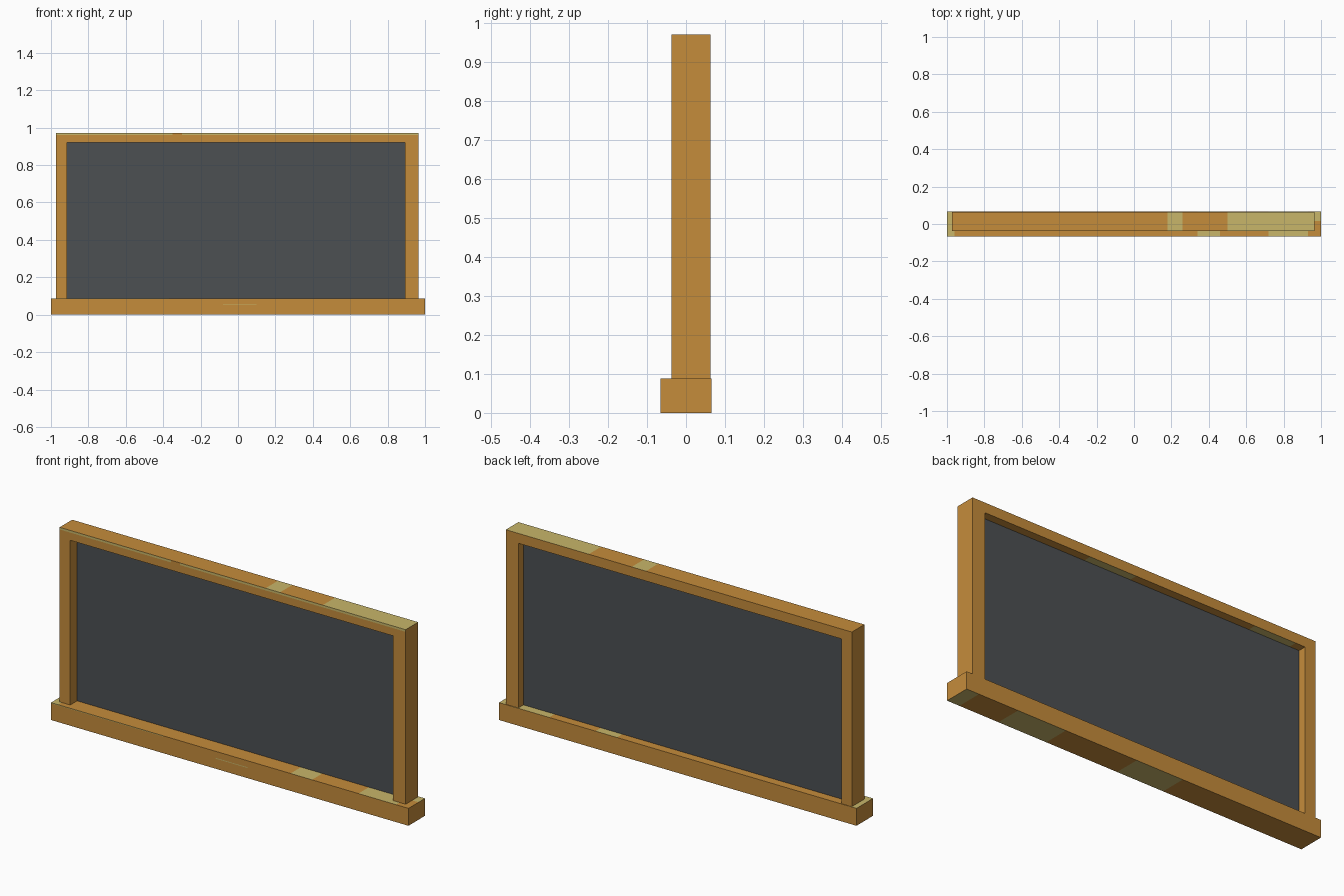
import bpy, bmesh
from mathutils import Vector

if "Cube" in bpy.data.objects:
    bpy.data.objects.remove(bpy.data.objects["Cube"])


def material(name, rgb):
    m = bpy.data.materials.new(name)
    m.diffuse_color = (*rgb, 1)
    m.use_nodes = True
    m.node_tree.nodes["Principled BSDF"].inputs["Base Color"].default_value = m.diffuse_color
    return m


WOOD = material("warm wood", (0.558, 0.262, 0.044))
PALE = material("pale wood", (0.578, 0.468, 0.144))
SLATE = material("dark slate", (0.072, 0.079, 0.086))


def extrude_profile(name, points, y0, y1, mats, cuts=(), rule=None):
    """Extrude an xz outline from y0 to y1, cut it, and colour faces by rule."""
    bm = bmesh.new()
    face = bm.faces.new([bm.verts.new((x, y0, z)) for x, z in points])
    ext = bmesh.ops.extrude_face_region(bm, geom=[face], use_keep_orig=True)
    moved = [v for v in ext["geom"] if isinstance(v, bmesh.types.BMVert)]
    bmesh.ops.translate(bm, verts=moved, vec=(0, y1 - y0, 0))
    for axis, value in cuts:
        no = Vector((0, 0, 0))
        no[axis] = 1
        bmesh.ops.bisect_plane(bm, geom=bm.verts[:] + bm.edges[:] + bm.faces[:],
                               dist=1e-5, plane_co=no * value, plane_no=no)
    bmesh.ops.recalc_face_normals(bm, faces=bm.faces[:])
    if rule:
        for f in bm.faces:
            f.material_index = int(rule(f.calc_center_median(), f.normal))
    me = bpy.data.meshes.new(name)
    bm.to_mesh(me)
    bm.free()
    for m in mats:
        me.materials.append(m)
    ob = bpy.data.objects.new(name, me)
    bpy.context.collection.objects.link(ob)
    return ob


def rect(x0, x1, z0, z1):
    return [(x0, z0), (x1, z0), (x1, z1), (x0, z1)]


def within(x, spans):
    return any(a < x < b for a, b in spans)


def x_cuts(*span_lists):
    xs = sorted({x for spans in span_lists for s in spans for x in s})
    return [(0, x) for x in xs]


BASE_TOP = 0.088

# Base sill with pale worn patches
sill_top = [(-1.01, -0.96), (0.34, 0.46), (0.72, 0.93)]
sill_under = [(-0.22, 0.04), (0.44, 0.71), (0.93, 1.01)]
sill_edge = [(-1.01, -0.37)]
sill_line = [(-0.08, 0.10)]


def sill_rule(c, n):
    if n.z > 0.5:
        return within(c.x, sill_top) or (c.x > 0.965 and c.y > 0.015)
    if n.z < -0.5:
        return within(c.x, sill_under)
    if n.y < -0.5:
        return (c.z > 0.084 and within(c.x, sill_edge)) or \
               (0.051 < c.z < 0.055 and within(c.x, sill_line))
    return False


extrude_profile("base_sill", rect(-1, 1, 0, BASE_TOP), -0.066, 0.066, [WOOD, PALE],
                x_cuts(sill_top, sill_under, sill_edge, sill_line)
                + [(0, 0.965), (1, 0.015), (2, 0.084), (2, 0.051), (2, 0.055)], sill_rule)

# Upper frame: two posts and a top rail in one outline
L, R, IL, IR, TOP, ITOP = -0.972, 0.964, -0.913, 0.894, 0.971, 0.921
rail_top = [(0.18, 0.26), (0.50, 1.0)]
rail_under = [(-0.86, -0.63), (0.04, 0.30)]
rail_gap = [(-0.35, -0.30)]


def frame_rule(c, n):
    if n.z > 0.5:
        return within(c.x, rail_top)
    if n.z < -0.5:
        return c.z > 0.5 and within(c.x, rail_under)
    if n.y < -0.5:
        return c.z > 0.96 and not within(c.x, rail_gap)
    return False


extrude_profile("frame", [(L, BASE_TOP), (IL, BASE_TOP), (IL, ITOP), (IR, ITOP),
                          (IR, BASE_TOP), (R, BASE_TOP), (R, TOP), (L, TOP)],
                -0.037, 0.063, [WOOD, PALE],
                [(2, 0.960)] + x_cuts(rail_top, rail_under, rail_gap), frame_rule)

# Slate writing panel recessed in the frame
extrude_profile("writing_panel", rect(IL, IR, BASE_TOP, ITOP), 0.018, 0.022, [SLATE])
